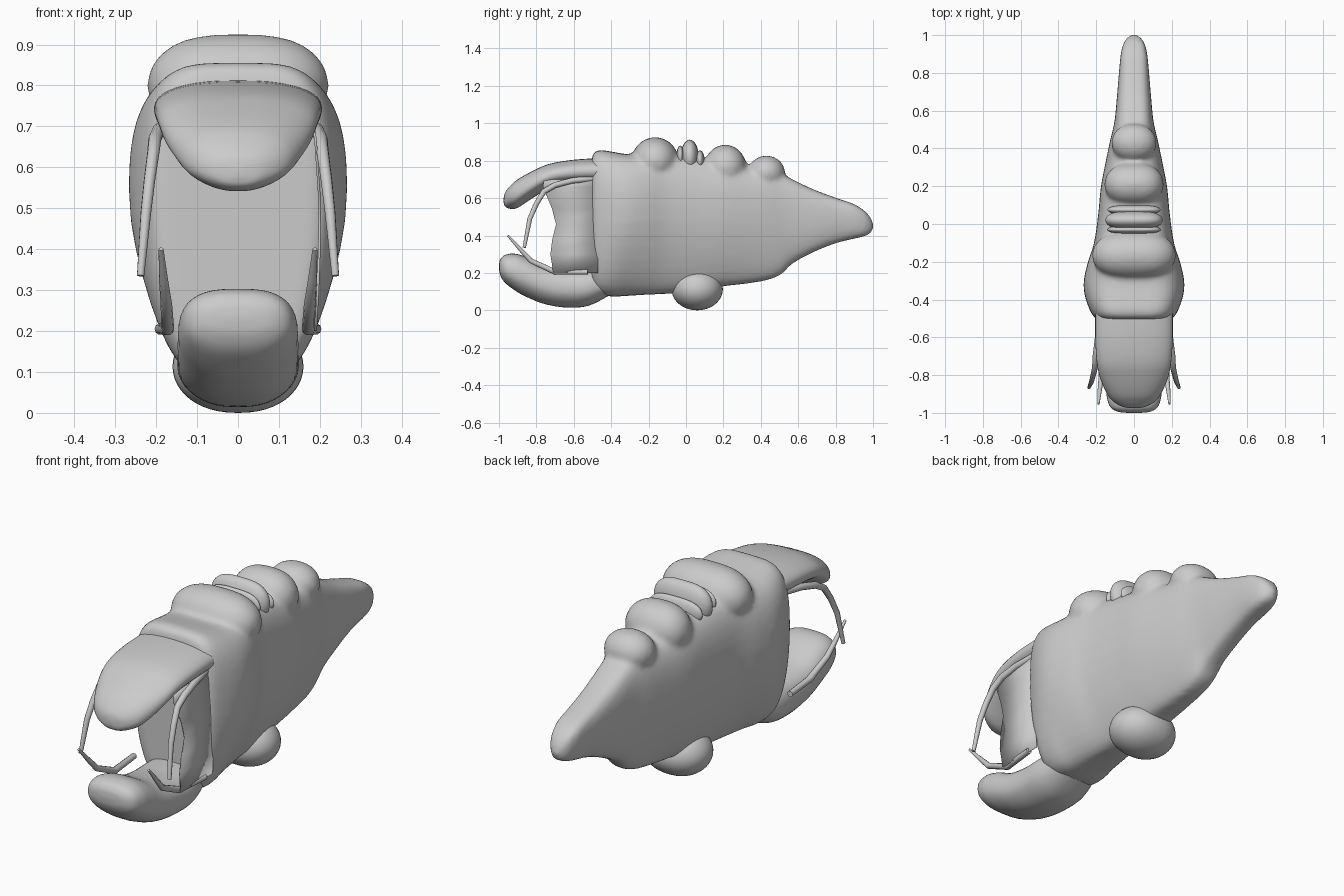
import bpy, bmesh, math
from mathutils import Vector

skin = bpy.data.materials.new("grey skin")
skin.diffuse_color = (0.6, 0.6, 0.6, 1)


def pick(obs):
    bpy.ops.object.select_all(action='DESELECT')
    for o in obs:
        o.select_set(True)
    bpy.context.view_layer.objects.active = obs[0]


def finish(name, bm, angle=50):
    bmesh.ops.recalc_face_normals(bm, faces=bm.faces)
    me = bpy.data.meshes.new(name)
    bm.to_mesh(me)
    bm.free()
    ob = bpy.data.objects.new(name, me)
    bpy.context.collection.objects.link(ob)
    me.materials.append(skin)
    pick([ob])
    bpy.ops.object.shade_smooth_by_angle(angle=math.radians(angle))
    return ob


def spow(v, p):
    return math.copysign(abs(v) ** p, v)


def smooth_rows(rows, steps=5):
    # Catmull-Rom interpolation through the key sections
    out = []
    for i in range(len(rows) - 1):
        p = [rows[max(i - 1, 0)], rows[i], rows[i + 1], rows[min(i + 2, len(rows) - 1)]]
        for s in range(steps):
            t = s / steps
            out.append([0.5 * (2 * b + (c - a) * t + (2 * a - 5 * b + 4 * c - d) * t * t
                               + (3 * b - a - 3 * c + d) * t ** 3) for a, b, c, d in zip(*p)])
    out.append(rows[-1])
    return out


def loft(name, rows, px=0.65, pz=0.85, lift=0.0, n=40):
    # rows: y, bottom z, top z, half width, narrowing of the bottom, narrowing of the top
    # lift raises the widest height of each section
    bm = bmesh.new()
    rings = []
    for y, zb, zt, w, nb, nt in smooth_rows(rows):
        ring = []
        for k in range(n):
            a = 2 * math.pi * k / n
            h = spow(math.sin(a), pz)
            taper = 1 - (nb if h < 0 else nt) * h * h
            ring.append(bm.verts.new((w * taper * spow(math.cos(a), px), y,
                                      (zb + zt) / 2 + (h + lift * (1 - h * h)) * (zt - zb) / 2)))
        rings.append(ring)
    for r, q in zip(rings, rings[1:]):
        for k in range(n):
            bm.faces.new((r[k], r[(k + 1) % n], q[(k + 1) % n], q[k]))
    bm.faces.new(rings[0])
    bm.faces.new(rings[-1])
    return finish(name, bm)


def blob(name, centre, radii, px=1.0):
    # rounded lump, boxier across x when px < 1
    bm = bmesh.new()
    bmesh.ops.create_uvsphere(bm, u_segments=40, v_segments=24, radius=1)
    for v in bm.verts:
        v.co = Vector((spow(v.co.x, px) * radii[0], v.co.y * radii[1], v.co.z * radii[2])) + Vector(centre)
    return finish(name, bm, 80)


def feeler(name, points, radii):
    # thin bent rod
    cu = bpy.data.curves.new(name, 'CURVE')
    cu.dimensions = '3D'
    cu.bevel_depth = 1.0
    cu.bevel_resolution = 3
    cu.use_fill_caps = True
    sp = cu.splines.new('POLY')
    sp.points.add(len(points) - 1)
    for p, co, r in zip(sp.points, points, radii):
        p.co = (*co, 1)
        p.radius = r
    sp.use_smooth = True
    cu.materials.append(skin)
    ob = bpy.data.objects.new(name, cu)
    bpy.context.collection.objects.link(ob)


# body with collar at the mouth and pointed tail
body = loft("body", [
    (-0.505, 0.15, 0.80, 0.19, 0.05, 0.05),
    (-0.495, 0.105, 0.84, 0.21, 0.05, 0.05),
    (-0.46, 0.083, 0.857, 0.232, 0.05, 0.05),
    (-0.39, 0.073, 0.847, 0.258, 0.18, 0.08),
    (-0.31, 0.077, 0.835, 0.267, 0.33, 0.10),
    (-0.21, 0.083, 0.84, 0.247, 0.35, 0.12),
    (-0.10, 0.088, 0.84, 0.212, 0.33, 0.12),
    (0.05, 0.103, 0.82, 0.19, 0.30, 0.15),
    (0.20, 0.128, 0.79, 0.175, 0.30, 0.15),
    (0.33, 0.143, 0.76, 0.15, 0.30, 0.15),
    (0.44, 0.163, 0.75, 0.127, 0.25, 0.15),
    (0.51, 0.193, 0.73, 0.11, 0.2, 0.15),
    (0.57, 0.25, 0.70, 0.10, 0.15, 0.1),
    (0.68, 0.31, 0.647, 0.09, 0.1, 0.1),
    (0.80, 0.358, 0.602, 0.08, 0.1, 0.1),
    (0.90, 0.383, 0.567, 0.07, 0, 0),
    (0.96, 0.398, 0.527, 0.054, 0, 0),
    (0.992, 0.418, 0.487, 0.03, 0, 0),
    (1.003, 0.443, 0.457, 0.008, 0, 0)], px=0.5, lift=0.25)

# lumps along the back, melted into the body
lumps = [
    blob("back_lump_1", (0, -0.165, 0.80), (0.222, 0.125, 0.125), 0.7),
    blob("back_lump_3", (0, 0.21, 0.765), (0.157, 0.112, 0.12), 0.75),
    blob("back_lump_4", (0, 0.43, 0.735), (0.12, 0.1, 0.092), 0.9)]
pick([body] + lumps)
bpy.ops.object.join()
rem = body.modifiers.new("melt", 'REMESH')
rem.mode = 'VOXEL'
rem.voxel_size = 0.013
rem.use_smooth_shade = True
smo = body.modifiers.new("soften", 'SMOOTH')
smo.factor = 0.5
smo.iterations = 8

# separate ridges of the second lump
blob("back_ridge_front", (0, -0.03, 0.82), (0.14, 0.022, 0.06), 0.6)
blob("back_ridge_middle", (0, 0.02, 0.82), (0.152, 0.048, 0.092), 0.6)
blob("back_ridge_rear", (0, 0.075, 0.80), (0.14, 0.025, 0.055), 0.6)

# upper jaw, hooked at the front
loft("upper_jaw", [
    (-0.975, 0.575, 0.60, 0.015, 0, 0),
    (-0.967, 0.555, 0.63, 0.062, 0.1, 0),
    (-0.94, 0.543, 0.665, 0.11, 0.3, 0),
    (-0.90, 0.548, 0.70, 0.142, 0.3, 0),
    (-0.82, 0.60, 0.745, 0.178, 0.25, 0.05),
    (-0.73, 0.65, 0.783, 0.197, 0.2, 0.05),
    (-0.60, 0.672, 0.805, 0.205, 0.1, 0.05),
    (-0.44, 0.675, 0.815, 0.205, 0.1, 0.05)], px=0.8)

# lower jaw, scoop shaped
loft("lower_jaw", [
    (-1.0, 0.225, 0.24, 0.03, 0, 0),
    (-0.994, 0.19, 0.27, 0.085, 0, 0),
    (-0.97, 0.15, 0.295, 0.125, 0.1, 0),
    (-0.92, 0.11, 0.303, 0.143, 0.15, 0),
    (-0.86, 0.075, 0.287, 0.147, 0.2, 0),
    (-0.76, 0.035, 0.24, 0.147, 0.2, 0),
    (-0.64, 0.015, 0.22, 0.147, 0.2, 0),
    (-0.52, 0.025, 0.22, 0.147, 0.2, 0),
    (-0.40, 0.085, 0.22, 0.12, 0.2, 0)], px=0.7)

# thin cheek sheet, only on the right side of the mouth
bm = bmesh.new()
edge = [(0.19, -0.71, 0.20), (0.195, -0.725, 0.30), (0.198, -0.715, 0.38), (0.20, -0.695, 0.46),
        (0.198, -0.715, 0.54), (0.19, -0.765, 0.66), (0.185, -0.76, 0.70)]
front = [bm.verts.new(p) for p in edge]
back = [bm.verts.new((x, -0.47, z)) for x, y, z in edge]
for i in range(len(edge) - 1):
    bm.faces.new((front[i], front[i + 1], back[i + 1], back[i]))
sheet = finish("cheek_sheet", bm, 35)
sol = sheet.modifiers.new("thickness", 'SOLIDIFY')
sol.thickness = 0.006
sol.offset = 0

# ball under the belly
blob("belly_ball", (0, 0.06, 0.113), (0.16, 0.137, 0.113), 0.9)

# feelers at the mouth corners, mirrored
for s, tag in ((1, "right"), (-1, "left")):
    feeler("upper_feeler_" + tag,
           [(s * 0.175, -0.50, 0.705), (s * 0.192, -0.61, 0.693), (s * 0.203, -0.70, 0.67),
            (s * 0.207, -0.76, 0.635), (s * 0.216, -0.80, 0.57), (s * 0.225, -0.835, 0.49),
            (s * 0.238, -0.865, 0.335)],
           [0.016, 0.016, 0.016, 0.015, 0.014, 0.013, 0.009])
    feeler("lower_feeler_" + tag,
           [(s * 0.19, -0.525, 0.205), (s * 0.172, -0.70, 0.205), (s * 0.175, -0.83, 0.265),
            (s * 0.182, -0.885, 0.325), (s * 0.188, -0.952, 0.40)],
           [0.014, 0.016, 0.014, 0.011, 0.006])
